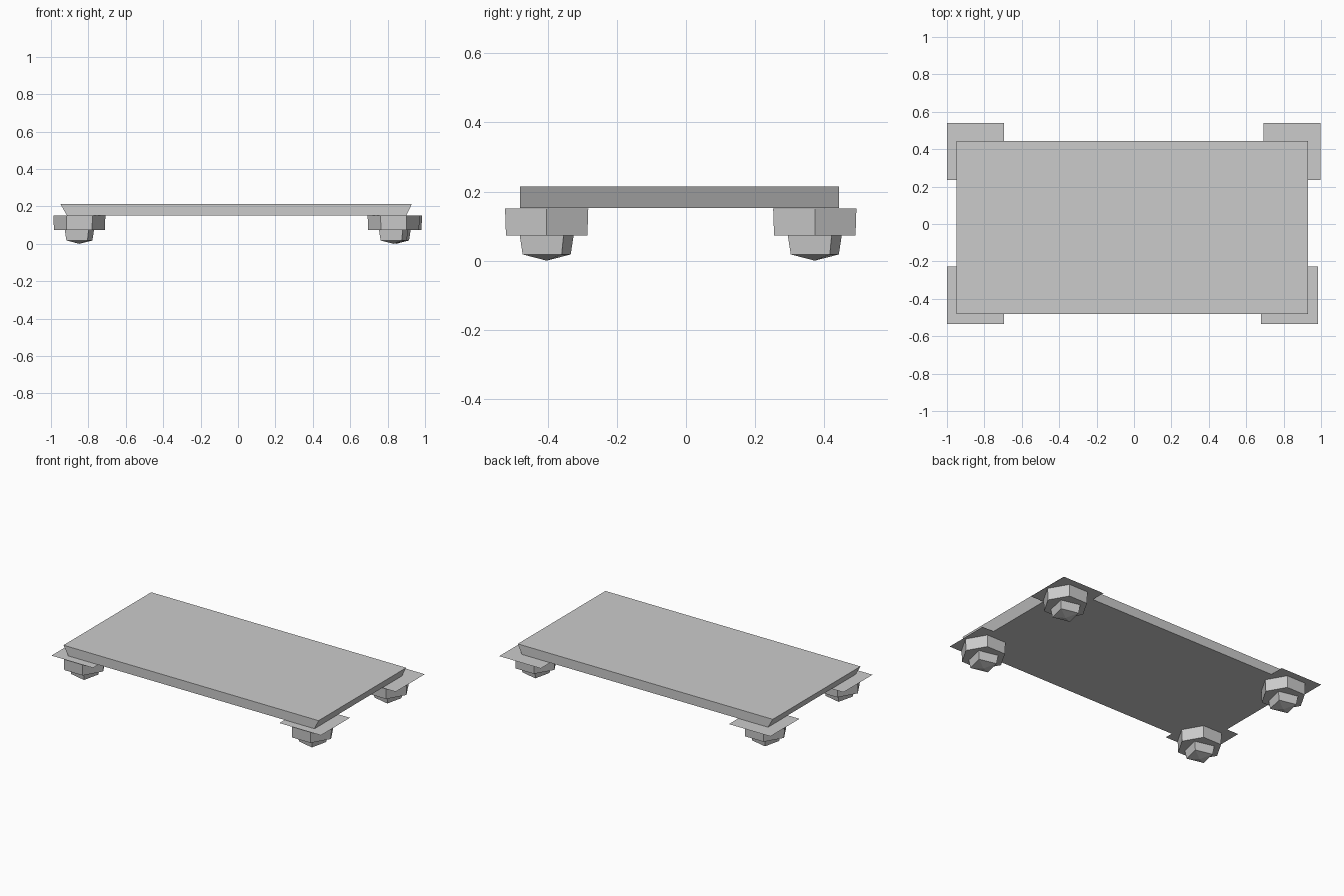
import bpy, bmesh
from math import radians, cos, sin, tau

if "Cube" in bpy.data.objects:
    bpy.data.objects.remove(bpy.data.objects["Cube"])


def make_object(name, verts, faces):
    mesh = bpy.data.meshes.new(name)
    mesh.from_pydata(verts, [], faces)
    obj = bpy.data.objects.new(name, mesh)
    bpy.context.collection.objects.link(obj)
    if len(faces) > 1:
        bm = bmesh.new()
        bm.from_mesh(mesh)
        bmesh.ops.recalc_face_normals(bm, faces=bm.faces)
        bm.to_mesh(mesh)
        bm.free()
    return obj


def ring(cx, cy, z, r, n, turn=0.0):
    return [(cx + r * cos(turn + tau * i / n), cy + r * sin(turn + tau * i / n), z)
            for i in range(n)]


def side_faces(n):
    return [(i, (i + 1) % n, n + (i + 1) % n, n + i) for i in range(n)]


def rect(x0, x1, y0, y1, z):
    return [(x0, y0, z), (x1, y0, z), (x1, y1, z), (x0, y1, z)]


# Slab with undercut short ends
caps = [(0, 1, 2, 3), (4, 5, 6, 7)]
make_object("slab",
            rect(-0.915, 0.90, -0.48, 0.443, 0.152) + rect(-0.95, 0.93, -0.48, 0.443, 0.214),
            side_faces(4) + caps)

# Corner name, centre x, plate y, foot y
corners = [("front_left", -0.848, -0.381, -0.403), ("front_right", 0.832, -0.381, -0.403),
           ("back_left", -0.848, 0.388, 0.3725), ("back_right", 0.845, 0.388, 0.3725)]

for name, x, plate_y, foot_y in corners:
    # Thin mounting plate
    h = 0.153
    make_object(name + "_plate", rect(x - h, x + h, plate_y - h, plate_y + h, 0.1515),
                [(0, 1, 2, 3)])

    # Six-sided collar
    make_object(name + "_collar",
                ring(x, foot_y, 0.073, 0.136, 6) + ring(x, foot_y, 0.151, 0.139, 6),
                side_faces(6) + [tuple(range(6)), tuple(range(6, 12))])

    # Four-sided turned foot with a shallow point
    turn = radians(32)
    make_object(name + "_foot",
                ring(x, foot_y, 0.018, 0.082, 4, turn) + ring(x, foot_y, 0.073, 0.092, 4, turn)
                + [(x, foot_y, 0.0)],
                side_faces(4) + [(4, 5, 6, 7)] + [(i, (i + 1) % 4, 8) for i in range(4)])
